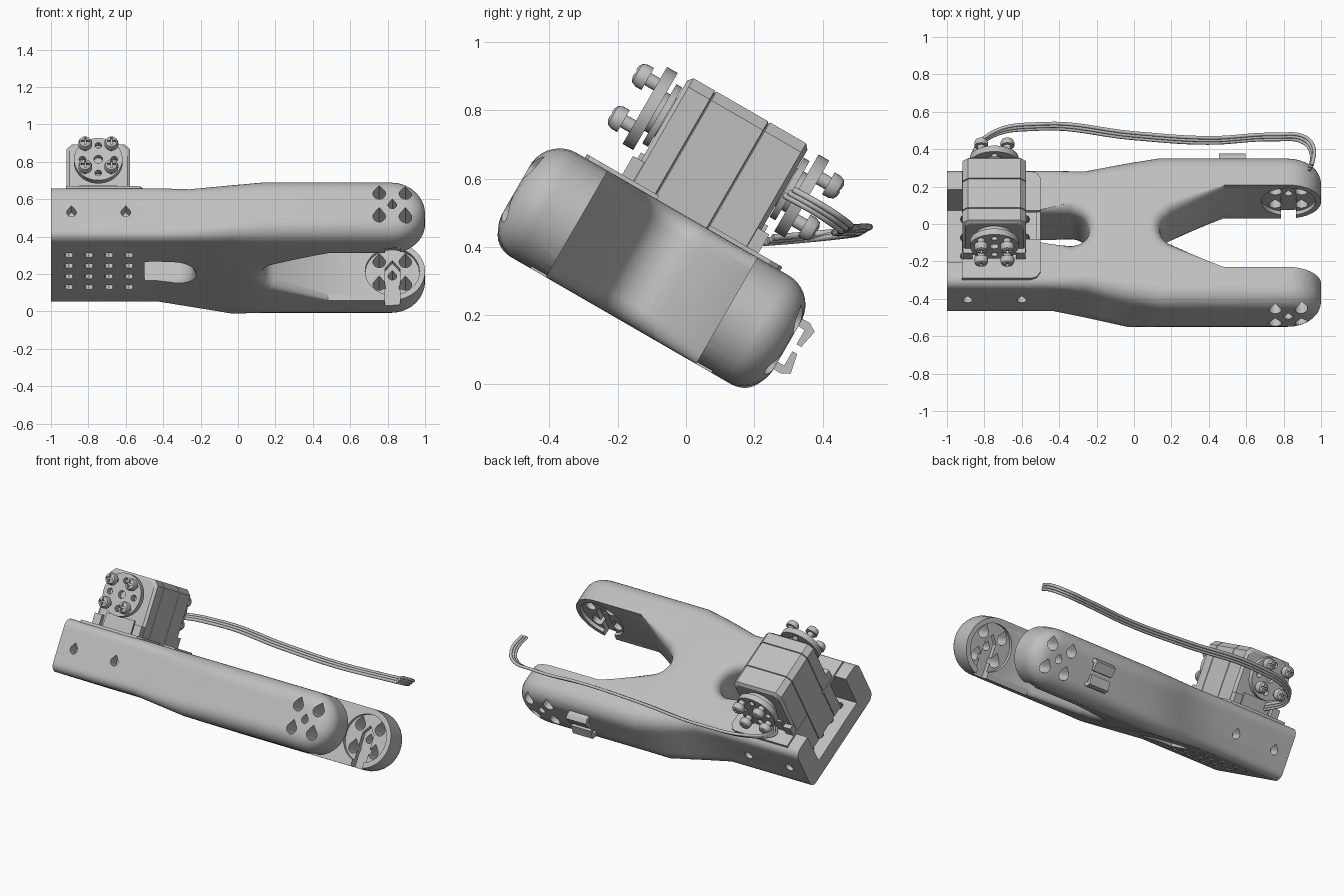
import bpy, bmesh, math
from math import sin, cos, pi, radians, sqrt, hypot

if "Cube" in bpy.data.objects:
    bpy.data.objects.remove(bpy.data.objects["Cube"])

# Parts are built in a frame (x, across, up) that is tilted about x at the end
TILT = radians(-30)
MID = -0.257        # middle of the frame across its width
SERVO = -0.2375     # middle of the servo across the frame
SX, SW = -0.747, 0.645   # servo horn axis
JX, JW = 0.825, 0.245    # joint axis in the fork tips
BOTTOM, TOP = 0.065, 0.425

grey = bpy.data.materials.new("light grey")
grey.use_nodes = True
grey.diffuse_color = (0.52, 0.52, 0.52, 1)
grey.node_tree.nodes["Principled BSDF"].inputs["Base Color"].default_value = (0.52, 0.52, 0.52, 1)


def loft(bm, rings):
    """Skin closed rings of points and cap both ends."""
    vs = [[bm.verts.new(p) for p in ring] for ring in rings]
    n = len(vs[0])
    for a, b in zip(vs, vs[1:]):
        for i in range(n):
            j = (i + 1) % n
            bm.faces.new((a[i], a[j], b[j], b[i]))
    bm.faces.new(vs[0])
    bm.faces.new(vs[-1])


def prism(bm, outline, a, b):
    """Outline in (x, up), pushed across from a to b."""
    loft(bm, [[(x, v, w) for x, w in outline] for v in (a, b)])


def box(bm, x0, x1, v0, v1, w0, w1):
    prism(bm, [(x0, w0), (x1, w0), (x1, w1), (x0, w1)], v0, v1)


def circle(cx, cw, r, n=16):
    return [(cx + r * cos(2 * pi * i / n), cw + r * sin(2 * pi * i / n)) for i in range(n)]


def teardrop(cx, cw, r):
    arc = [radians(135 + 270 * i / 12) for i in range(13)]
    return [(cx + r * cos(a), cw + r * sin(a)) for a in arc] + [(cx, cw + r * 1.6)]


def make(name, build):
    bm = bmesh.new()
    build(bm)
    bmesh.ops.recalc_face_normals(bm, faces=bm.faces)
    me = bpy.data.meshes.new(name)
    bm.to_mesh(me)
    bm.free()
    ob = bpy.data.objects.new(name, me)
    bpy.context.collection.objects.link(ob)
    ob.rotation_euler.x = TILT
    me.materials.append(grey)
    return ob


def finish(ob, cutters=(), angle=30):
    """Cut, bake the cuts and shade."""
    for c in cutters:
        m = ob.modifiers.new("cut", 'BOOLEAN')
        m.operation, m.solver, m.object = 'DIFFERENCE', 'EXACT', c
    if cutters:
        bpy.context.view_layer.update()
        dg = bpy.context.evaluated_depsgraph_get()
        me = bpy.data.meshes.new_from_object(ob.evaluated_get(dg))
        ob.modifiers.clear()
        ob.data = me
        for c in cutters:
            bpy.data.objects.remove(c)
    bpy.ops.object.select_all(action='DESELECT')
    ob.select_set(True)
    bpy.context.view_layer.objects.active = ob
    bpy.ops.object.shade_smooth_by_angle(angle=radians(angle))


def ramp(x, x0, x1, a, b):
    t = min(1, max(0, (x - x0) / (x1 - x0)))
    return a + (b - a) * t


def fillet(d, r):
    return 0 if d >= r else r - sqrt(max(0, r * r - (r - d) ** 2))


# Forked frame: rounded sections along x, ending in a half round
def frame(bm):
    tip = 0.18
    xs = [-1, -0.43, -0.26, -0.15, -0.03, 0.13, 0.5, 1 - tip]
    xs += [1 - tip + tip * sin(radians(a)) for a in (12, 24, 36, 48, 58, 66, 73, 79, 84, 88)]
    rings = []
    for x in xs:
        low = ramp(x, -0.43, -0.03, 0.1, BOTTOM)
        c, full = (TOP + low) / 2, (TOP - low) / 2
        past = max(0, x - 1 + tip)
        hw = sqrt(max(0, full * full - past * past))
        r = ramp(x, -0.43, 0.13, 0.05, 0.1)
        side = []
        for i in range(25):
            dw = hw * sin(radians(-90 + 7.5 * i))
            wide = [ramp(x, s, e, 0.36, 0.4575) for s, e in ((-0.43, -0.03), (-0.26, 0.13))]
            h = ramp(dw, -full, full, *wide)
            side.append((h - fillet(full - hypot(past, dw), r), c + dw))
        rings.append([(x, MID + h, w) for h, w in side] + [(x, MID - h, w) for h, w in reversed(side)])
    loft(bm, rings)


def gap(cx, sign, start, tail):
    """Cutter for an opening with a rolled rim round its tip."""
    def build(bm):
        R, rings = 0.06, []
        lower = [(BOTTOM - 0.1, R)] + [(BOTTOM + R * (1 - cos(a)), R * (1 - sin(a)))
                                       for a in [radians(15 * i) for i in range(7)]]
        upper = [(TOP + BOTTOM - w, d) for w, d in reversed(lower)]
        for w, d in lower + upper:
            arc = [radians(start + (360 - 2 * start) * i / 16) for i in range(17)]
            pts = [(cx + sign * (0.1 + d) * cos(a), (0.1 + d) * sin(a)) for a in arc]
            pts = [(x, h) for x, h in reversed(tail)] + pts + [(x, -h) for x, h in tail]
            rings.append([(x, MID + h, w) for x, h in pts])
        loft(bm, rings)
    return build


def joint_recess(bm):
    for s in (-1, 1):
        prism(bm, circle(JX, JW, 0.145, 40), MID + s * 0.2, MID + s * 0.275)


def joint_channel(bm):
    shape = [(-0.04, -0.3), (0.04, -0.3), (0.04, 0.03), (0, 0.08), (-0.04, 0.03)]
    for s in (-1, 1):
        prism(bm, [(JX + x, JW + w) for x, w in shape], MID + s * 0.19, MID + s * 0.305)


def side_holes(bm):
    for s in (-1, 1):
        for dx in (-0.07, 0.07):
            for dw in (-0.07, 0.07):
                prism(bm, teardrop(JX + dx, JW + dw, 0.034), MID + s * 0.22, MID + s * 0.6)
        for x in (-0.89, -0.6):
            prism(bm, teardrop(x, 0.255, 0.026), MID + s * 0.29, MID + s * 0.6)
        prism(bm, teardrop(JX, JW, 0.023), MID + s * 0.22, MID + s * 0.6)


def floor_holes(bm):
    for i in range(4):
        for j in range(4):
            ring = circle(-0.904 + 0.107 * i, MID - 0.171 + 0.114 * j, 0.026, 8)
            loft(bm, [[(x, v, w) for x, v in ring] for w in (0.0, 0.3)])


finish(make("forked_frame", frame), [
    make("fork_cut", gap(0.24, 1, 118, [(0.48, 0.253), (1.2, 0.253)])),
    make("slot_cut", gap(-0.34, -1, 90, [(-0.5, 0.1)])),
    make("pocket_cut", lambda bm: box(bm, -1.1, -0.52, MID - 0.225, MID + 0.225, 0.2, 0.6)),
    make("recess_cut", joint_recess),
    make("channel_cut", joint_channel),
    make("side_hole_cut", side_holes),
    make("floor_hole_cut", floor_holes)])


# Mounting plates on the rim of the pocket
def plates(bm):
    for s in (-1, 1):
        pts = [(-0.92, 0.087), (-0.5, 0.087), (-0.5, 0.29), (-0.52, 0.32), (-0.55, 0.33), (-0.92, 0.33)]
        loft(bm, [[(x, MID + s * h, w) for x, h in pts] for w in (0.415, 0.437)])


finish(make("mounting_plates", plates))


# Servo case with two seams
def case(bm):
    stops = [(-0.203, 0.015), (-0.19, 0)]
    for seam in (-0.1155, 0.0645):
        stops += [(seam - 0.003, 0), (seam, 0.008), (seam + 0.003, 0)]
    stops += [(0.19, 0), (0.203, 0.015)]
    rings = []
    for dv, inset in stops:
        h, t, c = 0.17 - inset, 0.785 - inset, 0.03
        half = [(h, 0.19), (h, t - c), (h - c, t)]
        ring = half + [(-x, w) for x, w in reversed(half)]
        rings.append([(SX + x, SERVO + dv, w) for x, w in ring])
    loft(bm, rings)


finish(make("servo_case", case))


# Ears at the foot of the case, and the cable outlet
def ears(bm):
    for s in (-1, 1):
        for side in (-1, 1):
            x = SX + side * 0.142
            box(bm, x - 0.026, x + 0.026, SERVO + s * 0.19, SERVO + s * 0.23, 0.43, 0.5)
        box(bm, SX - 0.1, SX + 0.1, SERVO + s * 0.19, SERVO + s * 0.215, 0.4, 0.52)


finish(make("servo_ears", ears))


# Horns on both ends of the servo axis
def horns(bm):
    for s in (-1, 1):
        prism(bm, circle(SX, SW, 0.13, 48), SERVO + s * 0.238, SERVO + s * 0.274)


def horn_holes(bm):
    for s in (-1, 1):
        for dx, dw, r in ((0, 0, 0.024), (0.085, 0, 0.018), (-0.085, 0, 0.018), (0, 0.085, 0.018), (0, -0.085, 0.018)):
            prism(bm, circle(SX + dx, SW + dw, r), SERVO + s * 0.23, SERVO + s * 0.3)


def hubs(bm):
    for s in (-1, 1):
        for r, a, b in ((0.1, 0.205, 0.225), (0.065, 0.2, 0.245)):
            prism(bm, circle(SX, SW, r, 32), SERVO + s * a, SERVO + s * b)


finish(make("servo_horns", horns), [make("horn_hole_cut", horn_holes)])
finish(make("horn_hubs", hubs))


# Pan head screws with cross recesses
def each_screw():
    return [(s, SX + dx, SW + dw) for s in (-1, 1) for dx in (-0.07, 0.07) for dw in (-0.071, 0.071)]


def screws(bm):
    profile = [(0.02, 0.25), (0.02, 0.305), (0.037, 0.305), (0.037, 0.325), (0.031, 0.34), (0.018, 0.347)]
    for s, x, w in each_screw():
        loft(bm, [[(px, SERVO + s * d, pw) for px, pw in circle(x, w, r, 20)] for r, d in profile])


def crosses(bm):
    a, b = 0.005, 0.022
    plus = [(b, -a), (b, a), (a, a)]
    for s, x, w in each_screw():
        pts = []
        for k in range(4):
            c, n = cos(k * pi / 2), sin(k * pi / 2)
            pts += [(x + p * c - q * n, w + p * n + q * c) for p, q in plus]
        prism(bm, pts, SERVO + s * 0.328, SERVO + s * 0.36)


finish(make("horn_screws", screws), [make("cross_cut", crosses)])


# Pair of cable hooks on the back arm
def hooks(bm):
    for s in (-1, 1):
        shape = [(0.19, 0.085), (0.225, 0.085), (0.25, 0.07), (0.238, 0.012), (0.222, 0.012), (0.222, 0.06), (0.19, 0.06)]
        loft(bm, [[(x, v, 0.25 + s * w) for v, w in shape] for x in (0.455, 0.595)])


finish(make("cable_hooks", hooks))

# Three strand ribbon cable
path = [(-0.8, 0.24, 0.42), (-0.86, 0.36, 0.43), (-0.79, 0.46, 0.44), (-0.5, 0.522, 0.45), (0, 0.472, 0.45),
        (0.4, 0.447, 0.45), (0.75, 0.465, 0.453), (0.91, 0.45, 0.47), (0.955, 0.39, 0.51), (0.945, 0.3, 0.56)]
cable = bpy.data.curves.new("ribbon_cable", 'CURVE')
cable.dimensions = '3D'
cable.bevel_depth = 0.0095
cable.bevel_resolution = 2
cable.resolution_u = 8
cable.use_fill_caps = True
cable.materials.append(grey)
for k in (-1, 0, 1):
    sp = cable.splines.new('BEZIER')
    sp.bezier_points.add(len(path) - 1)
    for p, (x, y, z) in zip(sp.bezier_points, path):
        p.co = (x + 0.007 * k, y + 0.014 * k, z + 0.008 * k)
        p.handle_left_type = p.handle_right_type = 'AUTO'
bpy.context.collection.objects.link(bpy.data.objects.new("ribbon_cable", cable))
